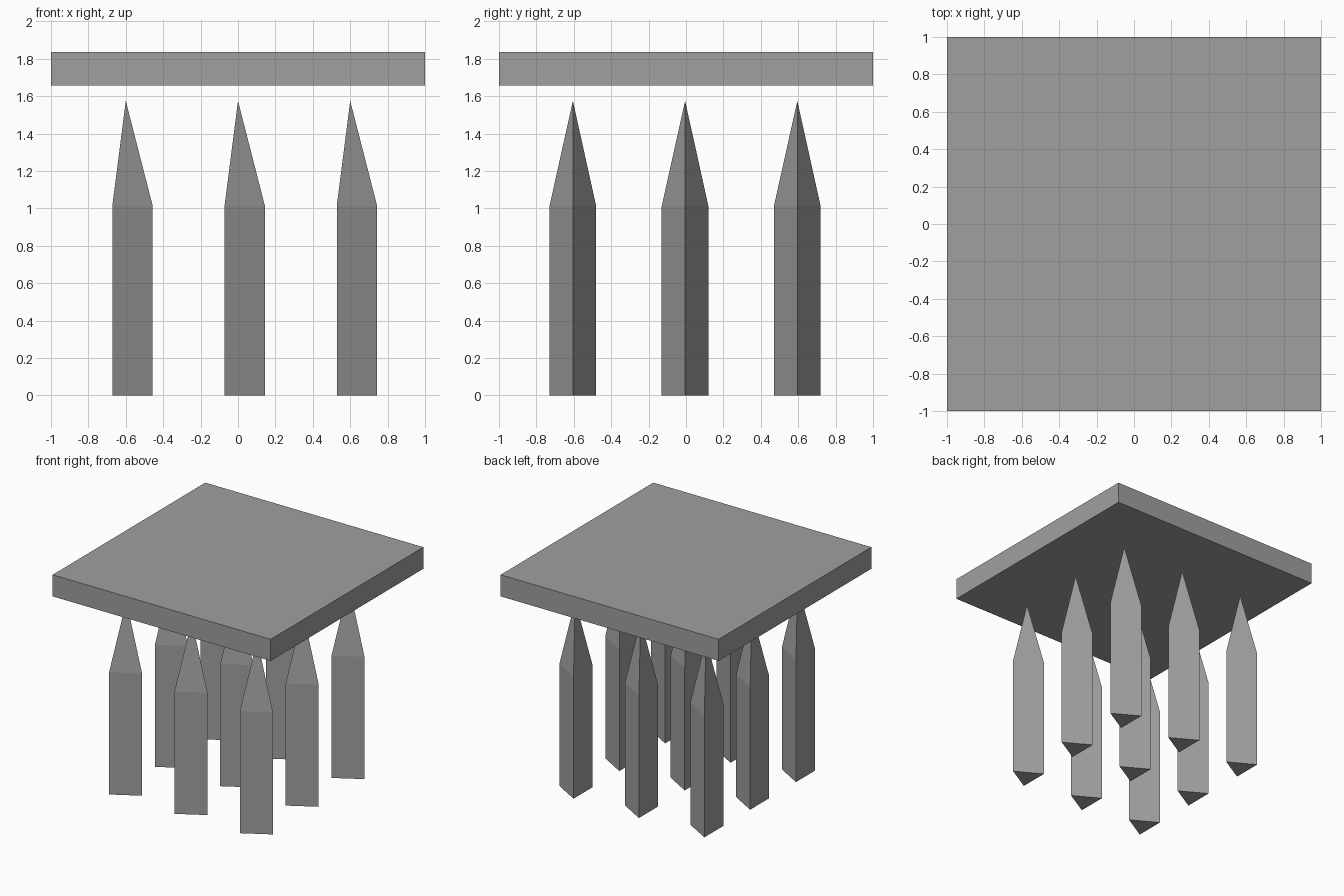
import bpy
import bmesh
from math import cos, sin, tau
from mathutils import Matrix

if "Cube" in bpy.data.objects:
    bpy.data.objects.remove(bpy.data.objects["Cube"], do_unlink=True)

# Single stone grey for every part
grey = bpy.data.materials.new("stone_grey")
grey.use_nodes = True
colour = (0.35, 0.35, 0.35, 1)
grey.diffuse_color = colour
grey.node_tree.nodes["Principled BSDF"].inputs["Base Color"].default_value = colour


def make_object(name, bm, location=(0, 0, 0)):
    bmesh.ops.recalc_face_normals(bm, faces=bm.faces)
    mesh = bpy.data.meshes.new(name)
    bm.to_mesh(mesh)
    bm.free()
    mesh.materials.append(grey)
    obj = bpy.data.objects.new(name, mesh)
    obj.location = location
    bpy.context.collection.objects.link(obj)
    return obj


# Square slab floating over the spikes
BOTTOM, TOP = 1.658, 1.837
bm = bmesh.new()
bmesh.ops.create_cube(bm, size=1, matrix=Matrix.Diagonal((2, 2, TOP - BOTTOM, 1)))
make_object("top_slab", bm, (0, 0, (BOTTOM + TOP) / 2))

# Three-sided spike: straight shaft below a pointed tip
RADIUS, SHOULDER, TIP = 0.144, 1.013, 1.575
bm = bmesh.new()
base = [bm.verts.new((RADIUS * cos(i * tau / 3), RADIUS * sin(i * tau / 3), 0))
        for i in range(3)]
shoulder = [bm.verts.new((v.co.x, v.co.y, SHOULDER)) for v in base]
tip = bm.verts.new((0, 0, TIP))
bm.faces.new(base)
for i in range(3):
    j = (i + 1) % 3
    bm.faces.new((base[i], base[j], shoulder[j], shoulder[i]))
    bm.faces.new((shoulder[i], shoulder[j], tip))
spike = make_object("spike", bm)

# Grid of nine spikes sharing one mesh
SPACING, Y_SHIFT = 0.6, -0.005
for row in (-1, 0, 1):
    for col in (-1, 0, 1):
        part = spike if row == col == 0 else spike.copy()
        part.location = (col * SPACING, row * SPACING + Y_SHIFT, 0)
        if part is not spike:
            bpy.context.collection.objects.link(part)
